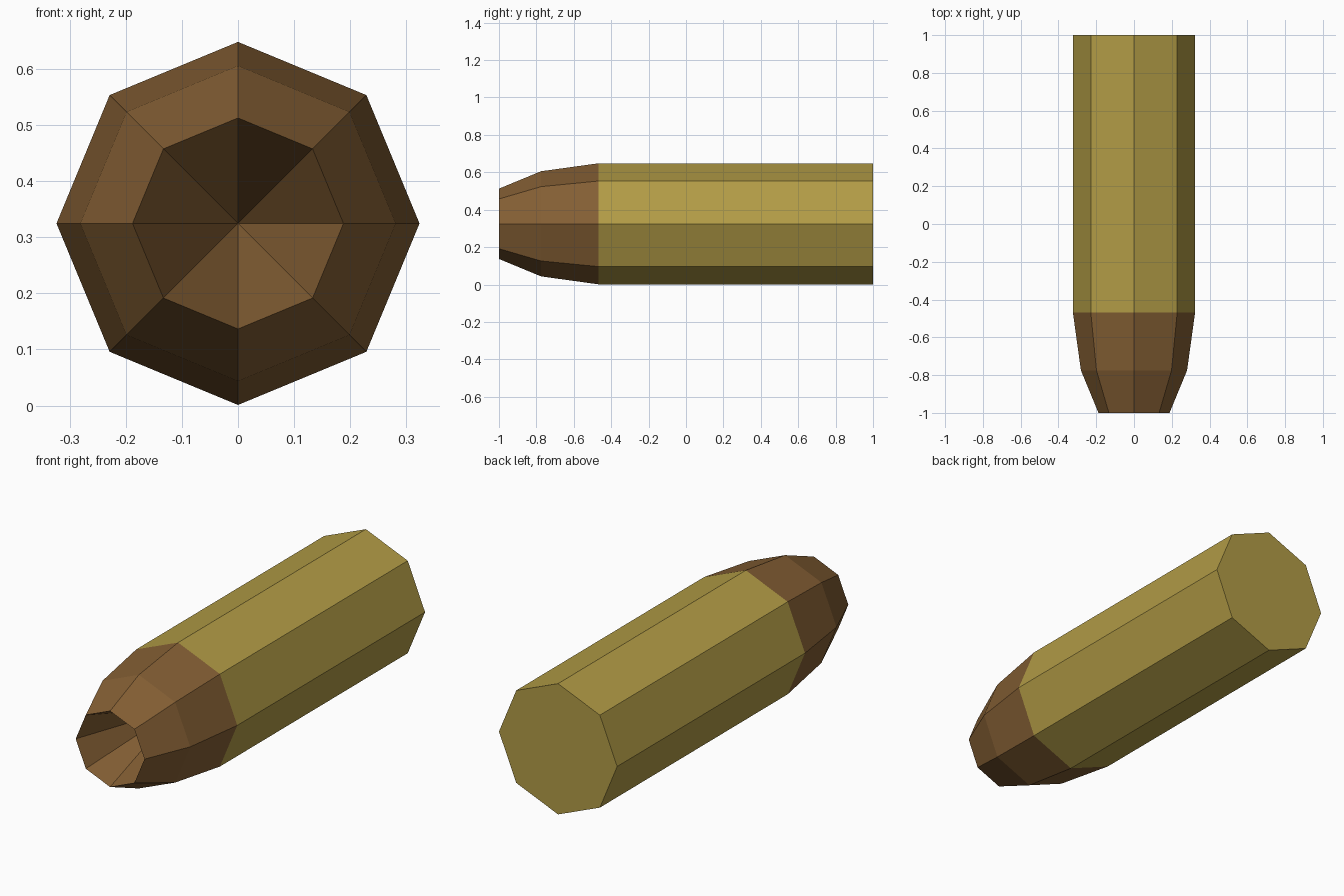
import bpy, bmesh, math

if "Cube" in bpy.data.objects:
    bpy.data.objects.remove(bpy.data.objects["Cube"])

SIDES = 8
R = 0.3235          # body radius
CZ = 0.3245         # axis height
JOINT = -0.468      # where casing meets tip


def material(name, color):
    m = bpy.data.materials.new(name)
    m.diffuse_color = (*color, 1.0)
    m.use_nodes = True
    m.node_tree.nodes["Principled BSDF"].inputs["Base Color"].default_value = m.diffuse_color
    return m


def lathe(name, profile, mat, cap_end=False, outward=True):
    """Spin (y, radius) pairs round the long axis; radius 0 makes an apex."""
    bm = bmesh.new()
    rings = []
    for y, r in profile:
        n = SIDES if r else 1
        rings.append([bm.verts.new((r * math.cos(math.tau * i / SIDES), y,
                                    CZ + r * math.sin(math.tau * i / SIDES)))
                      for i in range(n)])
    for a, b in zip(rings, rings[1:]):
        for i in range(SIDES):
            j = (i + 1) % SIDES
            if len(b) == 1:
                bm.faces.new((a[j], a[i], b[0]))
            else:
                bm.faces.new((a[j], a[i], b[i], b[j]))
    if cap_end:
        bm.faces.new(rings[-1][::-1])
    me = bpy.data.meshes.new(name)
    bm.to_mesh(me)
    bm.free()
    me.materials.append(mat)
    ob = bpy.data.objects.new(name, me)
    bpy.context.collection.objects.link(ob)
    return ob


brass = material("brass", (0.445, 0.332, 0.061))
copper = material("dark copper", (0.231, 0.114, 0.034))

# straight casing with a flat back
lathe("casing", [(JOINT, R), (1.0, R)], brass, cap_end=True)

# tapered tip, folding inward at the rim to a conical hollow
lathe("hollow_tip", [(JOINT, R), (-0.775, 0.281), (-1.0, 0.188), (JOINT, 0)][::1], copper)

# make all face normals point outward
for ob in bpy.context.collection.objects:
    bm = bmesh.new()
    bm.from_mesh(ob.data)
    if ob.name == "casing":
        # casing is open at the joint: orient by the axis direction
        for f in bm.faces:
            c = f.calc_center_median()
            out = c.x * f.normal.x + (c.z - CZ) * f.normal.z + (f.normal.y if c.y > 0.99 else 0)
            if out < 0:
                f.normal_flip()
    else:
        # tip walls face away from the axis, hollow faces toward the front
        for f in bm.faces:
            if f.normal.y > 0:
                f.normal_flip()
    bm.to_mesh(ob.data)
    bm.free()
